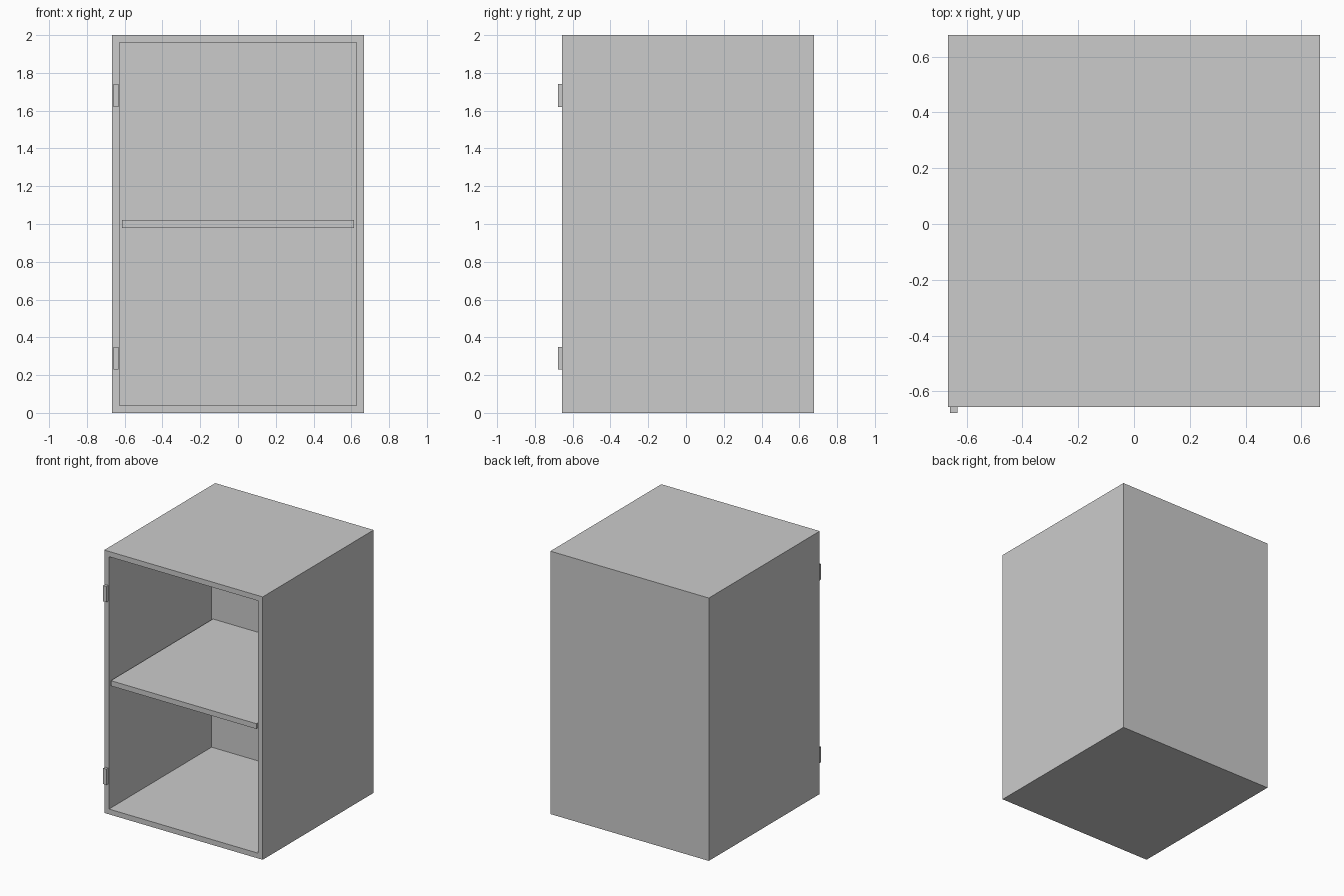
import bpy
import bmesh
from mathutils import Vector

cube = bpy.data.objects.get("Cube")
if cube:
    bpy.data.objects.remove(cube, do_unlink=True)

grey = bpy.data.materials.new("light_grey")
grey.use_nodes = True
colour = (0.6, 0.6, 0.6, 1)
grey.diffuse_color = colour
grey.node_tree.nodes["Principled BSDF"].inputs["Base Color"].default_value = colour

HALF_WIDTH, HEIGHT = 0.6667, 2.0
FRONT, BACK = -0.6555, 0.6778
WALL, INNER_DEPTH = 0.04, 1.233


def box(name, low, high, shape=None):
    """Add a box between two corners, optionally reshaped by a function."""
    low, high = Vector(low), Vector(high)
    bm = bmesh.new()
    bmesh.ops.create_cube(bm, size=1)
    bmesh.ops.scale(bm, vec=high - low, verts=bm.verts)
    bmesh.ops.translate(bm, vec=(low + high) / 2, verts=bm.verts)
    if shape:
        shape(bm)
    mesh = bpy.data.meshes.new(name)
    bm.to_mesh(mesh)
    bm.free()
    mesh.materials.append(grey)
    obj = bpy.data.objects.new(name, mesh)
    bpy.context.collection.objects.link(obj)
    return obj


def hollow(bm):
    """Inset the front face and push it back to form the interior."""
    bm.normal_update()
    front = min(bm.faces, key=lambda f: f.calc_center_median().y)
    bmesh.ops.inset_region(bm, faces=[front], thickness=WALL, use_even_offset=True)
    inner = bmesh.ops.extrude_discrete_faces(bm, faces=[front])["faces"][0]
    bmesh.ops.translate(bm, vec=(0, INNER_DEPTH, 0), verts=inner.verts)


# Cabinet body, open at the front
box("cabinet_body", (-HALF_WIDTH, FRONT, 0), (HALF_WIDTH, BACK, HEIGHT), hollow)

# Middle shelf with a small gap at each side
box("shelf", (-0.613, FRONT + 0.002, 0.98), (0.613, FRONT + 1.23, 1.02))

# Hinge blocks on the front edge of the right wall
for name, bottom in (("lower_hinge", 0.23), ("upper_hinge", 1.62)):
    box(name, (-0.66, -0.6778, bottom), (-0.633, FRONT, bottom + 0.12))
